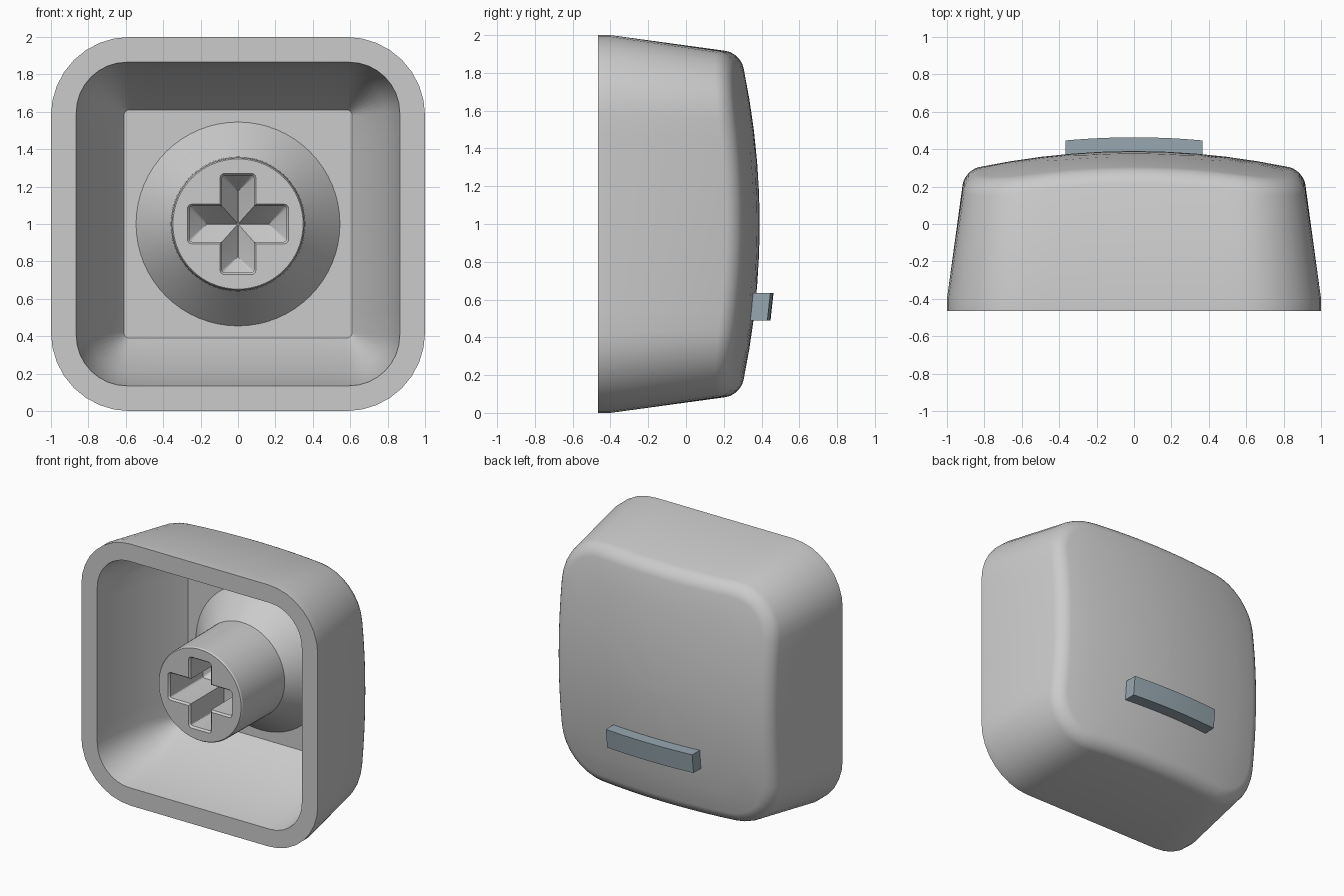
import bpy, bmesh, math

if "Cube" in bpy.data.objects:
    bpy.data.objects.remove(bpy.data.objects["Cube"], do_unlink=True)

MID = 1.0      # height of the cap centre
FRONT = -0.465  # plane of the open rim


def material(name, rgb):
    m = bpy.data.materials.new(name)
    m.use_nodes = True
    color = (*rgb, 1)
    m.diffuse_color = color
    m.node_tree.nodes["Principled BSDF"].inputs["Base Color"].default_value = color
    return m


grey = material("light grey plastic", (0.6, 0.6, 0.6))
blue = material("blue grey plastic", (0.31, 0.39, 0.435))


def dome(x, z):
    """Depth of the gently domed back surface."""
    return 0.39 - 0.125 * (x * x + z * z)


def rounded_rect(hx, hz, r, depth, steps=8, side=10):
    """Ring of points; depth is a number or a function of x and z."""
    flat = []
    corners = [(1, 1), (-1, 1), (-1, -1), (1, -1)]
    for i, (sx, sz) in enumerate(corners):
        for s in range(steps + 1):
            a = math.pi / 2 * (i + s / steps)
            flat.append((sx * (hx - r) + r * math.cos(a), sz * (hz - r) + r * math.sin(a)))
    ring = []
    for i, (x, z) in enumerate(flat):
        ring.append((x, z))
        if i % (steps + 1) == steps:  # subdivide the straight side
            nx, nz = flat[(i + 1) % len(flat)]
            ring += [(x + (nx - x) * t / side, z + (nz - z) * t / side) for t in range(1, side)]
    return [(x, depth(x, z) if callable(depth) else depth, z + MID) for x, z in ring]


def loft(name, rings, mat, smooth=True):
    """Skin a list of equal rings and close both ends."""
    bm = bmesh.new()
    rows = [[bm.verts.new(p) for p in ring] for ring in rings]
    n = len(rows[0])
    for a, b in zip(rows, rows[1:]):
        for i in range(n):
            j = (i + 1) % n
            bm.faces.new((a[i], a[j], b[j], b[i]))
    bm.faces.new(rows[0])
    bm.faces.new(rows[-1])
    bmesh.ops.recalc_face_normals(bm, faces=bm.faces)
    mesh = bpy.data.meshes.new(name)
    bm.to_mesh(mesh)
    bm.free()
    mesh.materials.append(mat)
    ob = bpy.data.objects.new(name, mesh)
    bpy.context.collection.objects.link(ob)
    if smooth:
        shade(ob)
    return ob


def activate(ob):
    bpy.ops.object.select_all(action="DESELECT")
    ob.select_set(True)
    bpy.context.view_layer.objects.active = ob


def shade(ob):
    activate(ob)
    bpy.ops.object.shade_smooth_by_angle(angle=math.radians(30))


# Cap shell: dome, rounded edge, tapered walls, rim, then the hollow inside
rings = []
for t in (0.02, 0.2, 0.4, 0.6, 0.8):
    rings.append(rounded_rect(0.82 * t, 0.82 * t, 0.27 * t, dome))
FILLET = 0.09
for s in range(7):
    a = math.radians(78) * s / 6
    h = 0.826 + FILLET * math.sin(a) / math.sin(math.radians(78))
    drop = FILLET * (1 - math.cos(a))
    rings.append(rounded_rect(h, h, h - 0.555, lambda x, z, d=drop: dome(x, z) - d))
for half, radius, y in [
    (1.0, 0.42, -0.4), (1.0, 0.42, FRONT),
    (0.865, 0.27, FRONT), (0.79, 0.2, 0.0), (0.61, 0.03, 0.27),
]:
    rings.append(rounded_rect(half, half, radius, y))
loft("cap_shell", rings, grey)

# Stem: round post with a flared foot
profile = [(0.348, FRONT + 0.005), (0.355, FRONT + 0.015), (0.36, 0.05), (0.545, 0.27), (0.545, 0.29)]
SEG = 64
stem = loft("stem", [
    [(r * math.cos(2 * math.pi * i / SEG), y, MID + r * math.sin(2 * math.pi * i / SEG)) for i in range(SEG)]
    for r, y in profile], grey, smooth=False)

# Cross socket: two slots with hipped bottoms cut into the stem
for hx, hz in [(0.085, 0.26), (0.26, 0.095)]:
    w = min(hx, hz) - 0.002
    slot = loft("slot_cutter", [
        rounded_rect(hx + 0.012, hz + 0.012, 0.025, -0.6, 3, 1),
        rounded_rect(hx + 0.012, hz + 0.012, 0.025, FRONT + 0.004, 3, 1),
        rounded_rect(hx, hz, 0.015, FRONT + 0.02, 3, 1),
        rounded_rect(hx, hz, 0.015, -0.05, 3, 1),
        rounded_rect(hx - w, hz - w, 0.001, 0.06, 3, 1),
    ], grey, smooth=False)
    slot.hide_render = True
    cut = stem.modifiers.new("slot", "BOOLEAN")
    cut.operation = "DIFFERENCE"
    cut.solver = "EXACT"
    cut.object = slot
    activate(stem)
    bpy.ops.object.modifier_apply(modifier=cut.name)
    bpy.data.objects.remove(slot, do_unlink=True)
shade(stem)

# Raised marker bar following the dome
LOW, HIGH, HALF, RISE = -0.51, -0.365, 0.365, 0.09
bar = []
for i in range(17):
    x = HALF * (i / 8 - 1)
    bar.append([(x, dome(x, z) + off, MID + z)
                for z, off in [(LOW, -0.02), (HIGH, -0.02), (HIGH, RISE), (LOW, RISE)]])
loft("marker_bar", bar, blue)
